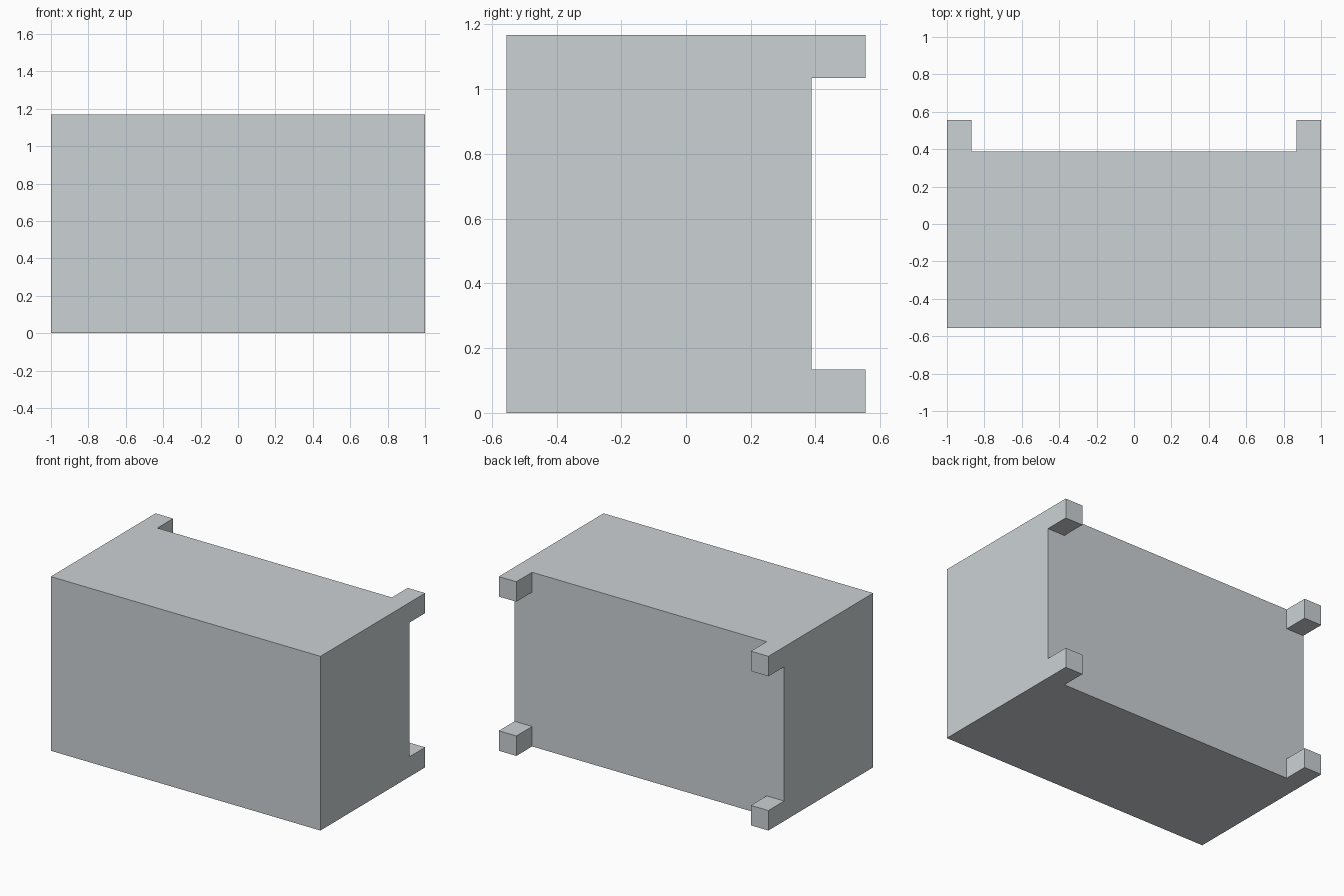
import bpy
import bmesh
from mathutils import Vector

cube = bpy.data.objects.get("Cube")
if cube:
    bpy.data.objects.remove(cube, do_unlink=True)

HEIGHT = 1.168
FRONT, BACK, REAR = -0.555, 0.388, 0.555   # cabinet front, cabinet back, foot ends
FOOT_W, FOOT_H = 0.13, 0.134
BORDER, GROOVE_W, GROOVE_D = 0.116, 0.021, 0.02


def flat_material(name, color):
    mat = bpy.data.materials.new(name)
    mat.use_nodes = True
    mat.diffuse_color = color
    mat.node_tree.nodes["Principled BSDF"].inputs["Base Color"].default_value = color
    return mat


def extrude(bm, faces, offset):
    result = bmesh.ops.extrude_face_region(bm, geom=faces)
    verts = [g for g in result["geom"] if isinstance(g, bmesh.types.BMVert)]
    bmesh.ops.translate(bm, verts=verts, vec=offset)


def cut_groove(bm, side):
    """Rectangular groove around the panel on the top (1) or bottom (-1)."""
    panel = next(f for f in bm.faces if f.normal.z * side > 0.9)
    bmesh.ops.inset_region(bm, faces=[panel], thickness=BORDER, use_even_offset=True)
    ring = bmesh.ops.inset_region(bm, faces=[panel], thickness=GROOVE_W,
                                  use_even_offset=True)["faces"]
    extrude(bm, ring, Vector((0, 0, -side * GROOVE_D)))


# Cabinet body
bm = bmesh.new()
bmesh.ops.create_cube(bm, size=1)
bmesh.ops.scale(bm, verts=bm.verts, vec=(2, BACK - FRONT, HEIGHT))
bmesh.ops.translate(bm, verts=bm.verts, vec=(0, (FRONT + BACK) / 2, HEIGHT / 2))
bm.normal_update()

# Top and bottom grooves
for side in (1, -1):
    cut_groove(bm, side)

# Outline the feet at the back corners
foot_x = 1 - FOOT_W
for point, normal in (((foot_x, 0, 0), (1, 0, 0)), ((-foot_x, 0, 0), (1, 0, 0)),
                      ((0, 0, FOOT_H), (0, 0, 1)), ((0, 0, HEIGHT - FOOT_H), (0, 0, 1))):
    bmesh.ops.bisect_plane(bm, geom=bm.verts[:] + bm.edges[:] + bm.faces[:],
                           plane_co=point, plane_no=normal)
bm.normal_update()


def is_foot(face):
    c = face.calc_center_median()
    return (face.normal.y > 0.9 and c.y > BACK - 0.01 and abs(c.x) > foot_x
            and abs(c.z - HEIGHT / 2) > HEIGHT / 2 - FOOT_H)


# Back feet
extrude(bm, [f for f in bm.faces if is_foot(f)], Vector((0, REAR - BACK, 0)))
bmesh.ops.dissolve_limit(bm, angle_limit=0.01, verts=bm.verts, edges=bm.edges)
bmesh.ops.recalc_face_normals(bm, faces=bm.faces)

mesh = bpy.data.meshes.new("cabinet")
bm.to_mesh(mesh)
bm.free()
mesh.materials.append(flat_material("light grey", (0.6, 0.64, 0.66, 1)))
cabinet = bpy.data.objects.new("cabinet", mesh)
bpy.context.collection.objects.link(cabinet)
